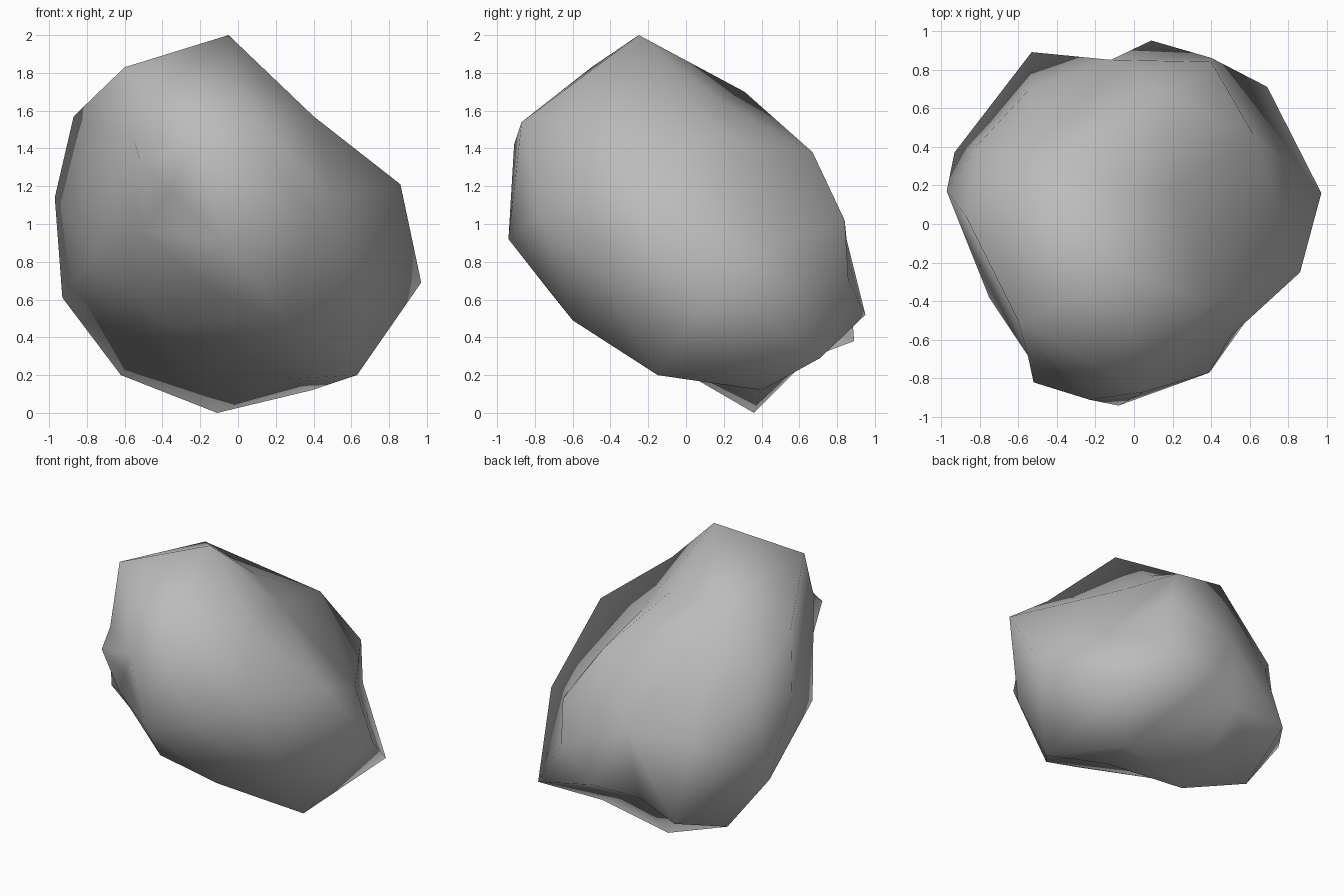
import bpy
import bmesh
from mathutils import Vector

# Remove the default object only
default_cube = bpy.data.objects.get("Cube")
if default_cube:
    bpy.data.objects.remove(default_cube, do_unlink=True)


def make_material(name, colour):
    material = bpy.data.materials.new(name)
    material.use_nodes = True
    material.diffuse_color = colour
    shader = next(n for n in material.node_tree.nodes if n.type == "BSDF_PRINCIPLED")
    shader.inputs["Base Color"].default_value = colour
    shader.inputs["Roughness"].default_value = 0.9
    return material


# Corner points of the boulder, grouped by region
crown = [(-.05, -.25, 2), (-.6, -.5, 1.83), (-.48, .31, 1.7),
         (-.87, .04, 1.57), (.4, -.41, 1.57), (0, .18, 1.65)]
front_corners = [(.05, -.87, 1.54), (-.23, -.91, 1.42), (-.52, -.82, 1.34),
                 (-.08, -.94, .92), (.39, -.77, 1.05), (-.12, -.72, .64),
                 (.25, -.6, .49), (.61, -.46, .75)]
side_corners = [(.86, -.25, 1.21), (.97, .16, .69), (-.97, .17, 1.14),
                (-.75, -.38, .85), (-.93, .37, .61), (-.8, .42, 1.17)]
back_corners = [(.19, .67, 1.38), (.4, .84, 1.02), (-.54, .7, .9),
                (-.12, .85, .92), (.4, .86, .7), (.09, .95, .52),
                (-.53, .89, .38), (.69, .71, .29)]
underside = [(.63, -.15, .2), (.39, .4, .12), (-.11, .36, 0),
             (-.62, .41, .2), (-.42, -.3, .48), (.27, .05, .18)]

# Sunken corners between the ridges
hollows = [(.22, .18, 1.47), (.62, .46, .88), (.5, -.58, 1.15),
           (-.36, -.78, 1.18), (-.55, -.68, 1.44), (-.52, -.62, .96),
           (-.2, .81, .45)]


def build_boulder():
    corners = [Vector(p) for p in crown + front_corners + side_corners
               + back_corners + underside + hollows]
    core = Vector((0, 0, 1))

    # Wrap a skin around the corner directions on a ball, so that hollows
    # keep their corners, then move each corner to its real place
    bm = bmesh.new()
    verts = [bm.verts.new((corner - core).normalized()) for corner in corners]
    bmesh.ops.convex_hull(bm, input=verts)
    for vert, corner in zip(verts, corners):
        vert.co = corner
    bmesh.ops.recalc_face_normals(bm, faces=bm.faces[:])

    # Soft shading across the large facets
    for face in bm.faces:
        face.smooth = True

    mesh = bpy.data.meshes.new("boulder")
    bm.to_mesh(mesh)
    bm.free()
    mesh.materials.append(make_material("stone grey", (.5, .5, .5, 1)))
    boulder = bpy.data.objects.new("boulder", mesh)
    bpy.context.collection.objects.link(boulder)


build_boulder()
